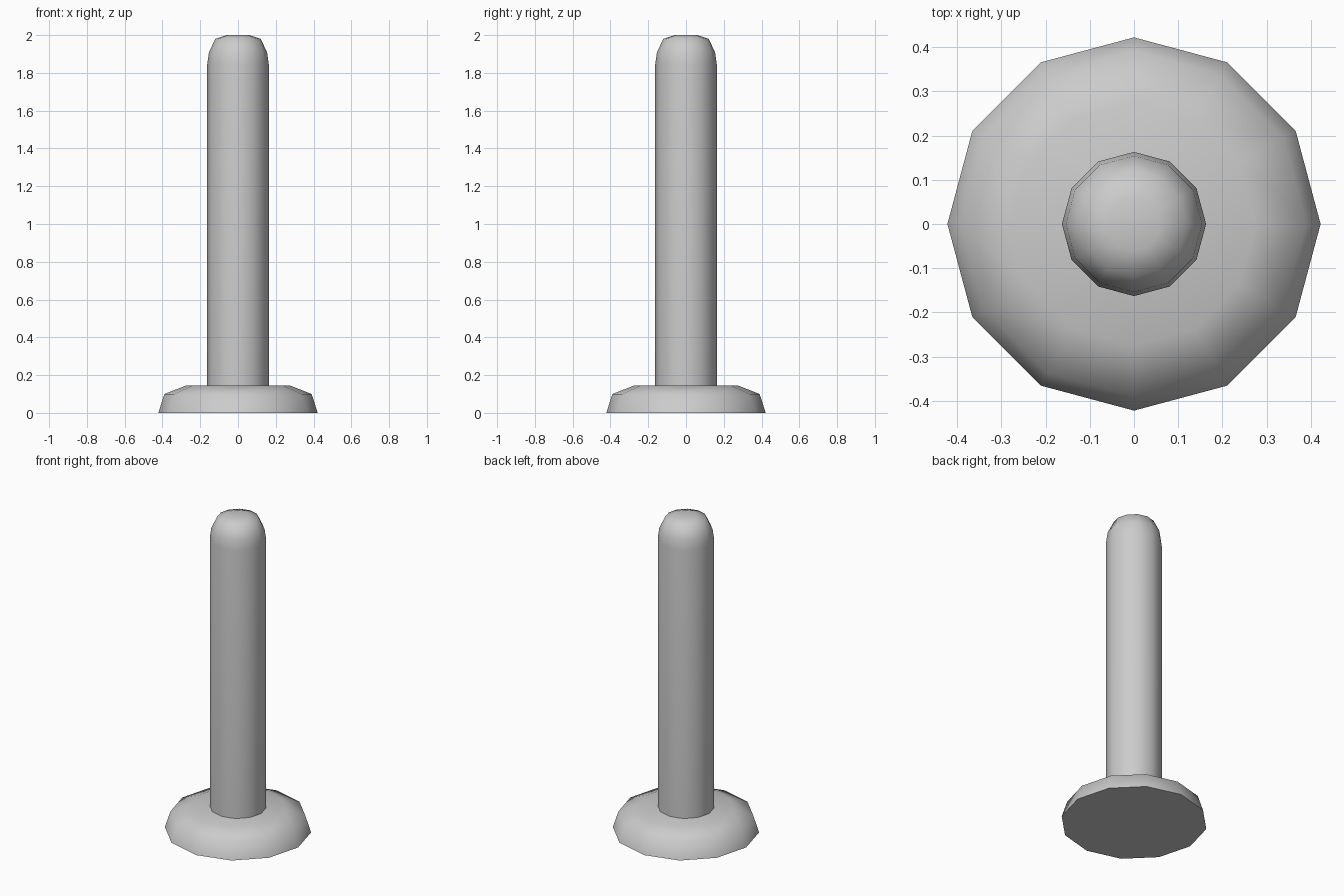
import bpy, bmesh, math

if "Cube" in bpy.data.objects:
    bpy.data.objects.remove(bpy.data.objects["Cube"])

SIDES = 12


def lathe(name, profile):
    """Revolve (radius, z) points around z; radius 0 closes to a pole."""
    bm = bmesh.new()
    rings = []
    for r, z in profile:
        if r == 0:
            rings.append([bm.verts.new((0, 0, z))] * SIDES)
        else:
            rings.append([bm.verts.new((r * math.cos(math.tau * i / SIDES),
                                        r * math.sin(math.tau * i / SIDES), z))
                          for i in range(SIDES)])
    for a, b in zip(rings, rings[1:]):
        for i in range(SIDES):
            j = (i + 1) % SIDES
            corners = list(dict.fromkeys((a[i], a[j], b[j], b[i])))
            bm.faces.new(corners)
    # flat underside
    bm.faces.new(rings[0][::-1])
    bmesh.ops.recalc_face_normals(bm, faces=bm.faces)
    mesh = bpy.data.meshes.new(name)
    bm.to_mesh(mesh)
    bm.free()
    obj = bpy.data.objects.new(name, mesh)
    bpy.context.collection.objects.link(obj)
    bpy.ops.object.select_all(action='DESELECT')
    obj.select_set(True)
    bpy.context.view_layer.objects.active = obj
    bpy.ops.object.shade_smooth_by_angle(angle=math.radians(60))
    return obj


# Wide foot with bevelled rim
lathe("base", [(0.422, 0), (0.39, 0.10), (0.275, 0.145), (0, 0.147)])

# Upright post with rounded tip
lathe("post", [(0.163, 0.12), (0.163, 1.845), (0.154, 1.91),
               (0.12, 1.98), (0.06, 2.0), (0, 2.0)])
